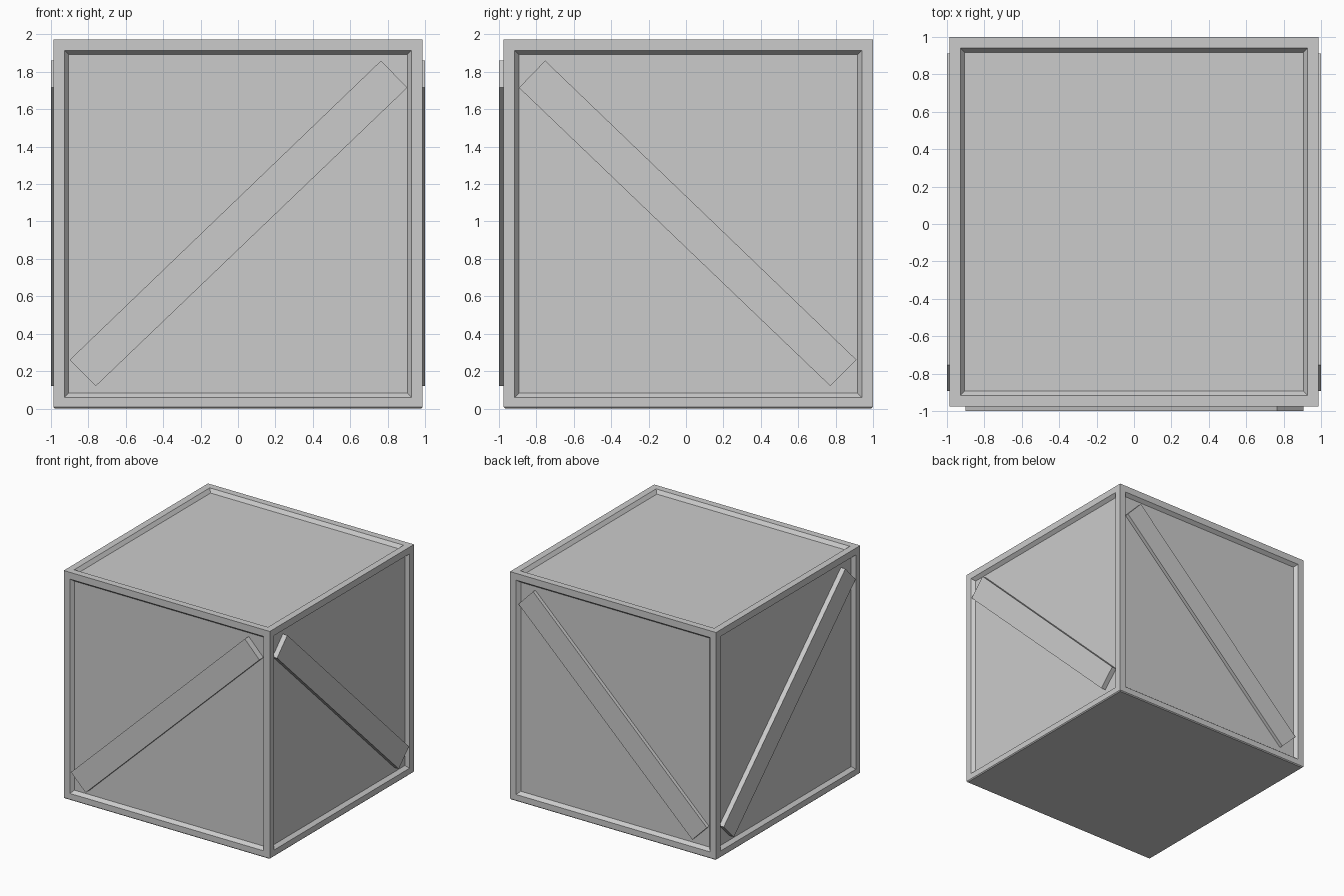
import bpy, bmesh
from mathutils import Vector

if "Cube" in bpy.data.objects:
    bpy.data.objects.remove(bpy.data.objects["Cube"])

SIZE = 1.974             # edge of the crate body
HALF = SIZE / 2
CY = 0.012               # body sits slightly back, the front brace sticks out
RIM, SLOPE, DEPTH = 0.083, 0.033, 0.03


def finish(bm, name):
    bmesh.ops.recalc_face_normals(bm, faces=bm.faces[:])
    mesh = bpy.data.meshes.new(name)
    bm.to_mesh(mesh)
    bm.free()
    obj = bpy.data.objects.new(name, mesh)
    bpy.context.collection.objects.link(obj)
    return obj


# Crate body: cube with a sloped recess in every face but the bottom
bm = bmesh.new()
bmesh.ops.create_cube(bm, size=SIZE)
bmesh.ops.translate(bm, verts=bm.verts[:], vec=(0, CY, HALF))
bm.normal_update()
panels = [f for f in bm.faces if f.normal.z > -0.5]
bottom = [f for f in bm.faces if f.normal.z < -0.5]
bmesh.ops.inset_individual(bm, faces=panels, thickness=RIM)
bmesh.ops.inset_individual(bm, faces=panels, thickness=SLOPE, depth=-DEPTH)
# Tiny chamfer around the bottom
bmesh.ops.bevel(bm, geom=list(bottom[0].edges), offset=0.008, segments=1,
                affect='EDGES')
finish(bm, "crate_body")


# Diagonal braces: one plank outline, placed on each side wall
PLANK = [(-0.90, 0.26), (-0.76, 0.12), (0.905, 1.715), (0.765, 1.86)]


def brace(name, place, inner, outer):
    """place(u, z, d) turns wall coordinates into a point in space."""
    bm = bmesh.new()
    rings = [[bm.verts.new(Vector(place(u, z, d))) for u, z in PLANK]
             for d in (inner, outer)]
    for ring in rings:
        bm.faces.new(ring)
    for i in range(4):
        j = (i + 1) % 4
        bm.faces.new((rings[0][i], rings[0][j], rings[1][j], rings[1][i]))
    finish(bm, name)


brace("front_brace", lambda u, z, d: (u, d, z), CY - HALF + 0.05, -1.0)
brace("back_brace", lambda u, z, d: (u, d, z), CY + HALF - 0.05, 1.0)
for name, s in (("left", -1), ("right", 1)):
    brace(name + "_brace", lambda u, z, d: (s * d, CY - u, z), HALF - 0.05, 1.0)
